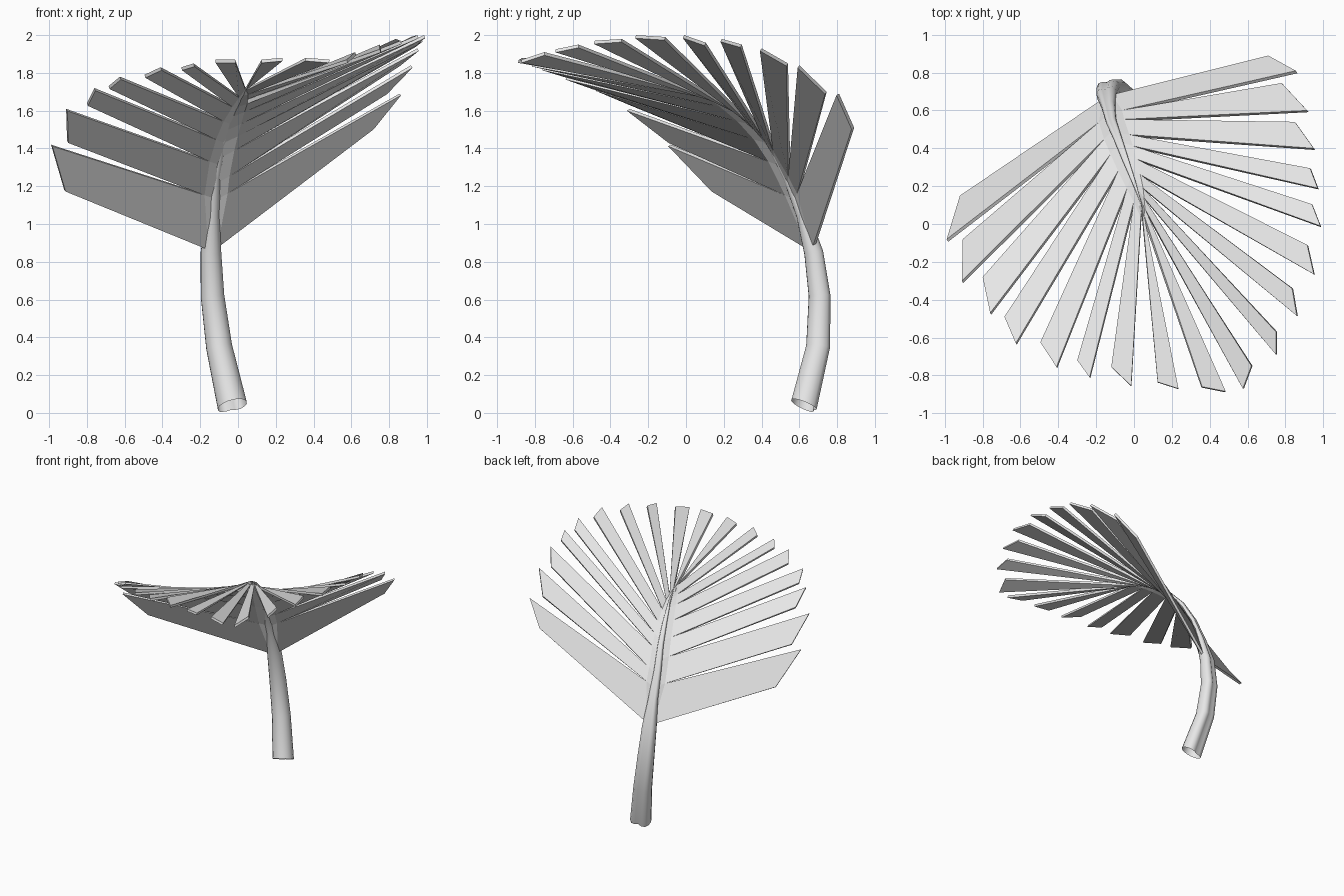
import bpy, bmesh, math
from mathutils import Vector

cube = bpy.data.objects.get("Cube")
if cube:
    bpy.data.objects.remove(cube, do_unlink=True)

grey = bpy.data.materials.new("light_grey")
grey.use_nodes = True
grey.diffuse_color = (0.8, 0.8, 0.8, 1)
grey.node_tree.nodes["Principled BSDF"].inputs["Base Color"].default_value = (0.8, 0.8, 0.8, 1)


def make_object(name, bm):
    mesh = bpy.data.meshes.new(name)
    bm.to_mesh(mesh)
    bm.free()
    mesh.materials.append(grey)
    obj = bpy.data.objects.new(name, mesh)
    bpy.context.collection.objects.link(obj)
    return obj


# Stem centre line with radius at each point
STEM = [
    (-.03, .63, .037, .08), (-.10, .705, .35, .07), (-.135, .712, .62, .063),
    (-.143, .68, .85, .055), (-.135, .62, 1.05, .037), (-.12, .54, 1.25, .028),
    (-.085, .45, 1.42, .022), (-.045, .34, 1.55, .017), (0, .22, 1.65, .01),
    (.04, .1, 1.72, .003),
]
PATH = [Vector(p[:3]) for p in STEM]


def rib_at(z):
    """Point on the stem centre line at a given height."""
    for low, high in zip(PATH, PATH[1:]):
        if z <= high.z:
            return low.lerp(high, (z - low.z) / (high.z - low.z))
    return PATH[-1].copy()


# Stem: tapering tube with a groove along its upper side, open at the foot
SIDES = 16
bm = bmesh.new()
rings = []
for i, centre in enumerate(PATH):
    before, after = PATH[max(i - 1, 0)], PATH[min(i + 1, len(PATH) - 1)]
    tangent = (after - before).normalized()
    if i == 0:
        tangent = Vector((-.25, .4, .9)).normalized()
    back = Vector((-.25, 1, 0))
    back = (back - tangent * back.dot(tangent)).normalized()
    across = tangent.cross(back)
    ring = []
    for s in range(SIDES):
        angle = math.tau * s / SIDES
        groove = 1 - .4 * max(0, math.cos(angle)) ** 8
        offset = back * math.cos(angle) + across * math.sin(angle)
        ring.append(bm.verts.new(centre + offset * STEM[i][3] * groove))
    rings.append(ring)
for low, high in zip(rings, rings[1:]):
    for s in range(SIDES):
        n = (s + 1) % SIDES
        bm.faces.new((low[s], low[n], high[n], high[s]))
bm.faces.new(rings[-1])
stem = make_object("stem", bm)
bpy.context.view_layer.objects.active = stem
stem.select_set(True)
bpy.ops.object.shade_smooth_by_angle(angle=math.radians(50))

# Leaflet tips from the stem outward: lower corner, then upper corner
LEFT_SIDE_TIPS = [
    ((.71, .89, 1.51), (.855, .81, 1.69)), ((.78, .745, 1.7), (.915, .6, 1.84)),
    ((.85, .54, 1.85), (.95, .4, 1.93)), ((.93, .295, 1.95), (.97, .19, 1.98)),
    ((.94, .105, 1.96), (.985, -.01, 2)), ((.915, -.11, 1.99), (.95, -.265, 2)),
    ((.835, -.34, 1.98), (.86, -.485, 1.97)), ((.75, -.57, 1.95), (.75, -.69, 1.925)),
    ((.62, -.75, 1.91), (.575, -.87, 1.87)), ((.485, -.885, 1.87), (.36, -.86, 1.88)),
    ((.235, -.87, 1.88), (.125, -.835, 1.87)),
]
RIGHT_SIDE_TIPS = [
    ((-.92, .15, 1.18), (-.99, -.08, 1.42)), ((-.905, -.08, 1.44), (-.91, -.3, 1.61)),
    ((-.8, -.28, 1.64), (-.76, -.47, 1.72)), ((-.685, -.49, 1.73), (-.625, -.63, 1.78)),
    ((-.495, -.625, 1.79), (-.41, -.755, 1.83)), ((-.3, -.72, 1.83), (-.235, -.81, 1.85)),
    ((-.12, -.755, 1.87), (-.015, -.855, 1.87)),
]
# Heights on the rib where neighbouring leaflets part
LEFT_BREAKS = [.86, 1.13, 1.22, 1.36, 1.44, 1.51, 1.58, 1.63, 1.66, 1.69, 1.71, 1.72]
RIGHT_BREAKS = [.86, 1.14, 1.32, 1.44, 1.54, 1.62, 1.67, 1.72]


def make_blade(name, tips, breaks):
    """Half of the leaf: a web along the rib that splits into leaflets."""
    bm = bmesh.new()
    count = len(tips)
    ribs = [rib_at(z) for z in breaks]
    notches = []
    for i, rib in enumerate(ribs):
        near = Vector(tips[max(i - 1, 0)][1 if i else 0])
        far = Vector(tips[i][0]) if i < count else near
        reach = .03 if i == 0 else .07
        notches.append(bm.verts.new(rib.lerp((near + far) / 2, reach)))
    inner = [bm.verts.new(rib) for rib in ribs]
    for i, (lower, upper) in enumerate(tips):
        a, b = bm.verts.new(lower), bm.verts.new(upper)
        bm.faces.new((inner[i], notches[i], notches[i + 1], inner[i + 1]))
        bm.faces.new((notches[i], a, b, notches[i + 1]))
    bm.normal_update()
    for face in bm.faces:
        if face.normal.z < 0:
            face.normal_flip()
    blade = make_object(name, bm)
    solid = blade.modifiers.new("thickness", 'SOLIDIFY')
    solid.thickness = .018
    solid.offset = -1
    return blade


make_blade("left_leaf_half", LEFT_SIDE_TIPS, LEFT_BREAKS)
make_blade("right_leaf_half", RIGHT_SIDE_TIPS, RIGHT_BREAKS)
